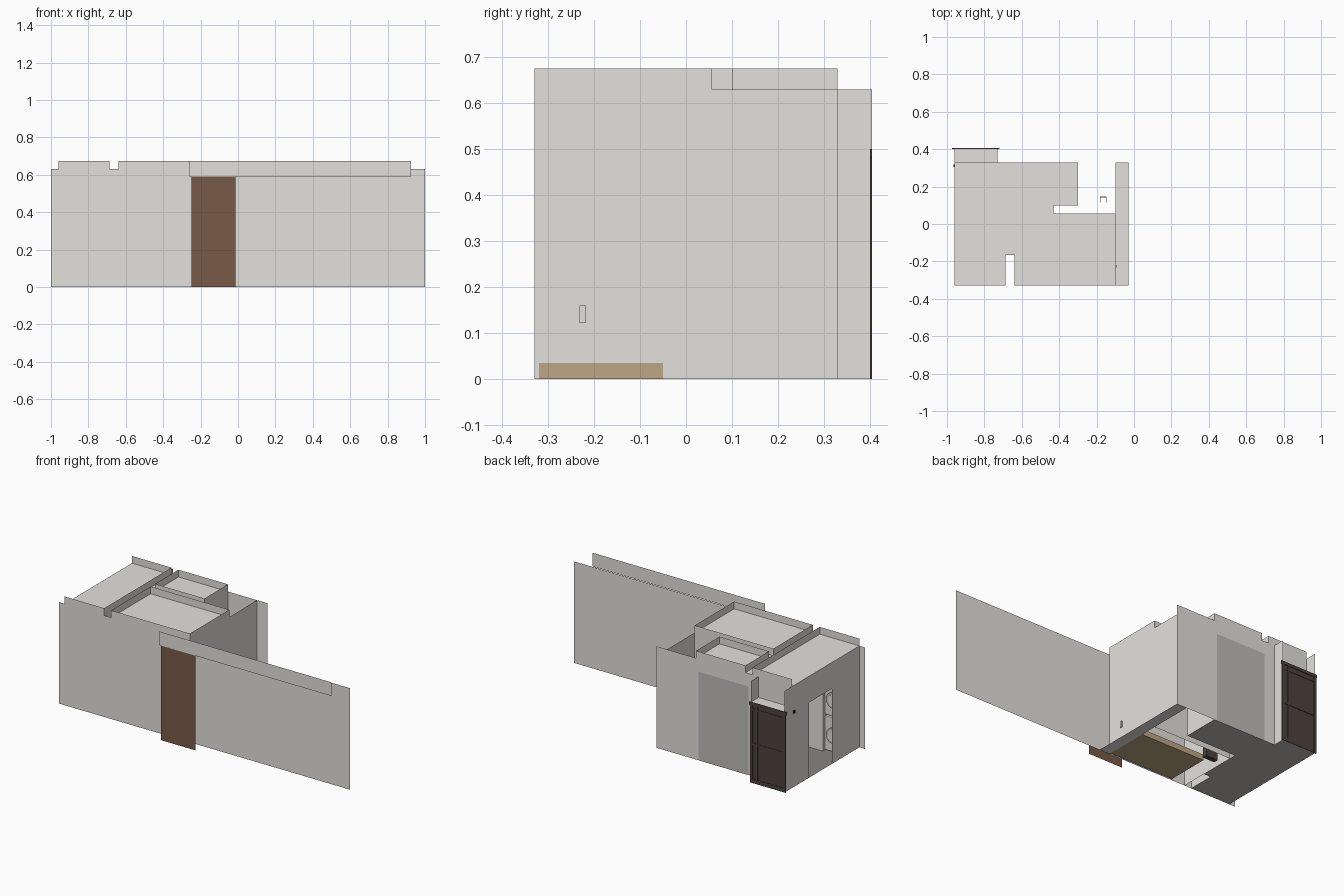
import bpy, bmesh, math
from mathutils import Matrix, Vector

cube = bpy.data.objects.get("Cube")
if cube:
    bpy.data.objects.remove(cube)


def material(name, r, g, b):
    m = bpy.data.materials.new(name)
    m.use_nodes = True
    m.diffuse_color = (r, g, b, 1)
    m.node_tree.nodes["Principled BSDF"].inputs["Base Color"].default_value = (r, g, b, 1)
    return m


PLASTER = material("warm grey plaster", .776, .758, .724)
PANEL = material("mid grey panel", .51, .5, .48)
FLOOR = material("dark floor", .24, .235, .23)
WOOD = material("brown wood", .19, .105, .064)
OAK = material("light oak", .52, .38, .24)
DARK = material("dark brown door", .077, .055, .048)
BLACK = material("black fitting", .015, .015, .015)

H = .63            # wall height
RIM = .675         # raised ceiling edge
F, B = -.33, .33   # front and back walls
HALL = (-.688, -.64)


def finish(name, bm, mat):
    me = bpy.data.meshes.new(name)
    bm.to_mesh(me)
    bm.free()
    me.materials.append(mat)
    ob = bpy.data.objects.new(name, me)
    bpy.context.collection.objects.link(ob)
    return ob


def box(name, x, y, z, mat=PLASTER):
    """Box from (min, max) ranges; a single number on one axis gives a flat sheet."""
    ranges = (x, y, z)
    flat = [i for i in range(3) if not isinstance(ranges[i], tuple)]
    bm = bmesh.new()
    if flat:
        bmesh.ops.create_grid(bm, x_segments=1, y_segments=1, size=.5)
    else:
        bmesh.ops.create_cube(bm, size=1)
    for v in bm.verts:
        local = iter(v.co.copy())
        v.co = [r if i in flat else r[0] + (next(local) + .5) * (r[1] - r[0])
                for i, r in enumerate(ranges)]
    return finish(name, bm, mat)


def disc(name, centre, radius, depth, mat):
    bm = bmesh.new()
    bmesh.ops.create_cone(bm, cap_ends=True, segments=24, radius1=radius, radius2=radius, depth=depth,
                          matrix=Matrix.Translation(centre) @ Matrix.Rotation(math.pi / 2, 4, "X"))
    return finish(name, bm, mat)


def ceiling(name, x, y, sides):
    """Flat ceiling with upstanding edges on the listed sides."""
    box(name + "_ceiling", x, y, H)
    spots = {"left": (x[1], y), "right": (x[0], y), "front": (x, y[0]), "back": (x, y[1])}
    for s in sides:
        box(name + "_rim_" + s, *spots[s], (H, RIM))


# long front wall, overhead band and brown door panel
box("front_wall", (-1, 1), F, (0, H))
box("front_band", (-.26, .925), -.405, (.59, RIM))
box("front_door", (-.248, -.013), -.4, (0, .59), WOOD)

# ceilings
ceiling("entry", (-.96, HALL[0]), (F, B), ["front", "back", "left"])
ceiling("main_room", (HALL[1], -.1), (F, .057), ["front", "back", "left", "right"])
ceiling("back_room", (HALL[1], -.3), (.1, B), ["front", "back", "left", "right"])
box("hall_ceiling", HALL, (-.165, B), H)
box("closet_ceiling", (-.64, -.43), (.057, .1), H)

# floors
box("entry_floor", (-.96, HALL[0]), (F, B), 0, PANEL)
box("entry_floor_finish", (-.96, HALL[0]), (F, B), .003, FLOOR)
box("porch_floor", (-.96, -.73), (B, .405), 0, PANEL)
box("hall_floor", HALL, (-.165, B), 0, PANEL)
box("back_room_floor", (-.64, -.3), (.1, B), 0, PANEL)
box("main_room_floor", (-.54, -.1), (-.32, -.05), (0, .035), OAK)
box("side_strip", (-.1, -.03), (F, B), 0)

# outer walls
box("side_wall", -.1, (F, B), (0, H))
box("back_wall", (-.73, -.03), B, (0, H))
box("back_wall_panel", (-.66, -.317), B + .001, (0, .55), PANEL)
box("entry_wall_front", -.96, (F, -.062), (0, H))
box("entry_wall_back", -.96, (.163, .405), (0, H))
box("entry_wall_lintel", -.96, (-.062, .163), (.467, H))

# inner walls
box("main_room_back_wall", (-.64, -.1), .057, (0, H))
box("back_room_front_wall", (-.64, -.3), .1, (0, H))
box("back_room_side_wall", -.3, (.1, B), (0, H))
box("main_room_hall_wall", HALL[1], (F, .057), (0, H))
box("entry_hall_wall", HALL[0], (F, -.165), (0, H))
box("laundry_wall", (-.824, HALL[0]), -.165, (0, H))
box("laundry_divider", -.824, (F, -.165), (0, H))
box("closet_door", (-.6, -.52), (-.03, 0), (0, .5), DARK)

# stacked laundry machines
for i in range(2):
    z = .01 + i * .22
    box(f"washer_{i + 1}", (-.95, -.83), (-.31, -.18), (z, z + .21))
    c = Vector((-.89, -.18, z + .1))
    disc(f"washer_ring_{i + 1}", c, .05, .016, PANEL)
    disc(f"washer_window_{i + 1}", c, .036, .022, PLASTER)

# back porch: side, lid and upper panel
box("porch_side", -.73, (B, .405), (0, H))
box("porch_lid", (-.96, -.73), (B, .4), .5)
box("porch_upper_panel", (-.96, -.73), B, (.5, H))

# entrance door with frame and rails
box("door_leaf", (-.95, -.74), .401, (0, .495), DARK)
for name, x in (("left", (-.74, -.722)), ("right", (-.968, -.95)), ("inner", (-.775, -.765))):
    box("door_post_" + name, x, (.4, .405), (0, .5), DARK)
for name, z in (("bottom", (0, .025)), ("middle", (.235, .247)), ("upper", (.45, .462))):
    box("door_rail_" + name, (-.95, -.74), (.4, .404), z, DARK)
box("door_head", (-.973, -.718), (.4, .405), (.482, .5), DARK)

# small fittings
box("doorbell", (-.966, -.96), (.305, .319), (.458, .476), BLACK)
box("side_handle", (-.1, -.094), (-.232, -.218), (.122, .16))
for side, x in (("right", -.183), ("left", -.15)):
    box("hook_arm_" + side, (x, x + .004), (.115, .145), (.3, .304), PANEL)
box("hook_bar", (-.183, -.146), (.142, .146), (.3, .304), PANEL)
